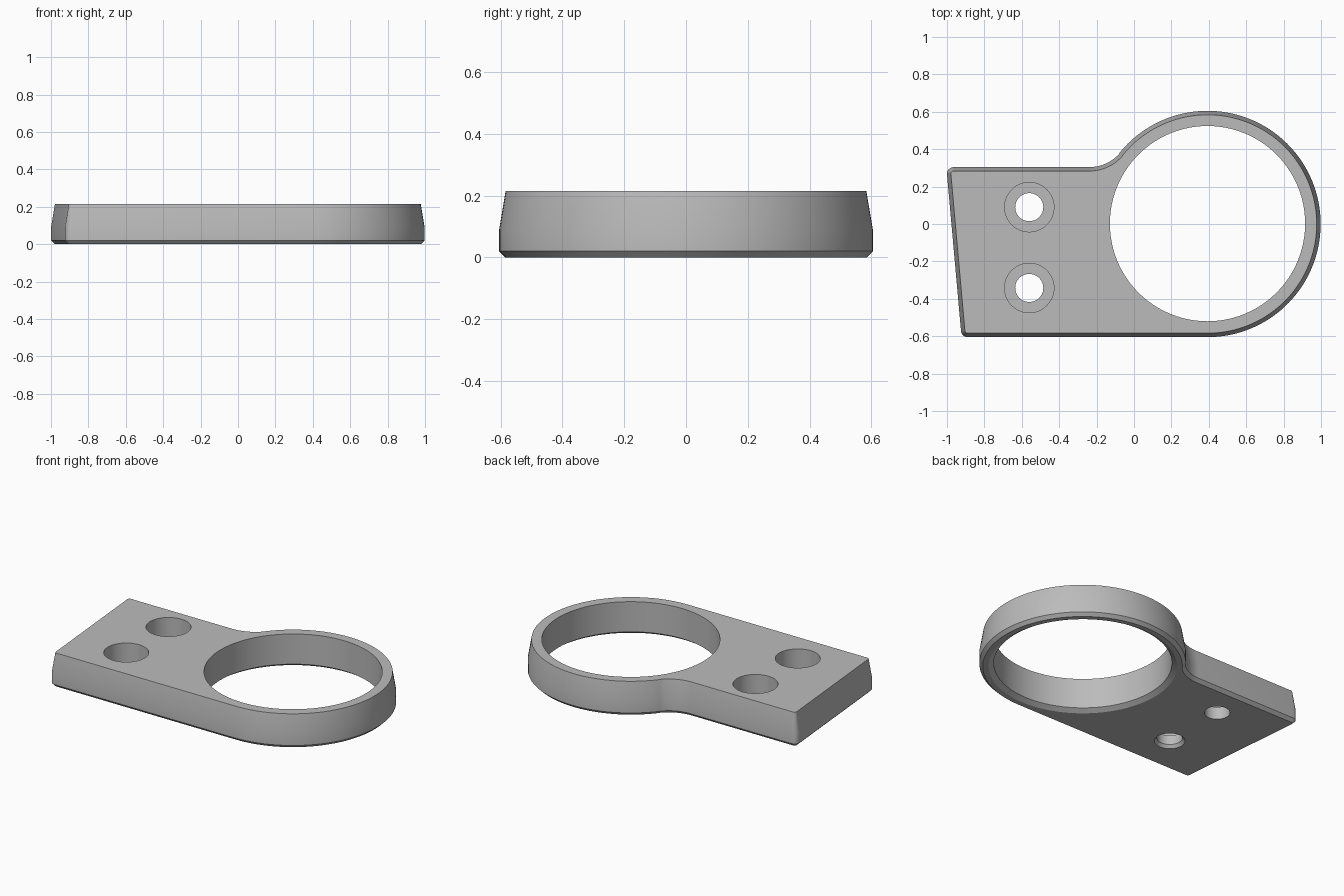
import bpy, bmesh
from math import radians, degrees, atan2, cos, sin, pi, hypot

old = bpy.data.objects.get("Cube")
if old:
    bpy.data.objects.remove(old, do_unlink=True)

HEIGHT = 0.215
RING_X, RING_R, HOLE_R = 0.393, 0.605, 0.522
EDGE_Y, FILLET_X, FILLET_R = 0.304, -0.24, 0.217
CORNER_R = 0.035

grey = bpy.data.materials.new("light grey")
grey.use_nodes = True
colour = (0.5, 0.5, 0.5, 1)
grey.diffuse_color = colour
grey.node_tree.nodes["Principled BSDF"].inputs["Base Color"].default_value = colour


def finish(name, bm):
    bmesh.ops.recalc_face_normals(bm, faces=bm.faces)
    mesh = bpy.data.meshes.new(name)
    bm.to_mesh(mesh)
    bm.free()
    mesh.materials.append(grey)
    obj = bpy.data.objects.new(name, mesh)
    bpy.context.collection.objects.link(obj)
    return obj


def loft(name, rings):
    """Join equal closed loops of points and cap both ends."""
    bm = bmesh.new()
    loops = [[bm.verts.new(p) for p in ring] for ring in rings]
    n = len(loops[0])
    for low, high in zip(loops, loops[1:]):
        for i in range(n):
            j = (i + 1) % n
            bm.faces.new((low[i], low[j], high[j], high[i]))
    bm.faces.new(loops[0])
    bm.faces.new(loops[-1])
    return finish(name, bm)


def arc(x, y, r, start, end, steps):
    angles = [radians(start + (end - start) * i / steps) for i in range(steps + 1)]
    return [(x + r * cos(a), y + r * sin(a)) for a in angles]


def outline(inset, z):
    """Plate and ring outline, moved inward by the inset."""
    left = 185.1
    fillet_y = EDGE_Y + FILLET_R
    joint = degrees(atan2(fillet_y, FILLET_X - RING_X))
    r = CORNER_R - inset
    pts = arc(-0.965, EDGE_Y - CORNER_R, r, 90, left, 6)
    pts += arc(-0.89, CORNER_R - RING_R, r, left, 270, 6)
    pts += arc(RING_X, 0, RING_R - inset, 270, joint + 360, 80)
    pts += arc(FILLET_X, fillet_y, FILLET_R + inset, joint - 180, -90, 14)[1:]
    return [(x, y, z) for x, y in pts]


# Bracket body: chamfered foot, straight band, tapered upper wall
bracket = loft("bracket", [outline(0.02, 0), outline(0, 0.02),
                           outline(0, 0.09), outline(0.021, HEIGHT)])


def cut(x, y, profile, sides):
    """Subtract a turned shape given as (radius, height) pairs."""
    rings = [[(x + r * cos(2 * pi * i / sides), y + r * sin(2 * pi * i / sides), z)
              for i in range(sides)] for r, z in profile]
    cutter = loft("hole_cutter", rings)
    cutter.hide_render = True
    mod = bracket.modifiers.new("hole", "BOOLEAN")
    mod.operation = "DIFFERENCE"
    mod.solver = "EXACT"
    mod.object = cutter
    bpy.context.view_layer.objects.active = bracket
    bpy.ops.object.modifier_apply(modifier=mod.name)
    bpy.data.objects.remove(cutter, do_unlink=True)


# Large ring opening with a chamfered lower rim
cut(RING_X, 0.002, [(HOLE_R + 0.06, -0.02), (HOLE_R, 0.02), (HOLE_R, 0.3)], 96)

# Two counterbored screw holes; the front one has a chamfered lower rim
bore = [(0.075, 0.08), (0.132, 0.08), (0.132, 0.3)]
cut(-0.56, 0.09, [(0.075, -0.02)] + bore, 48)
cut(-0.56, -0.342, [(0.105, -0.02), (0.075, 0.02)] + bore, 48)

# Smooth curved walls, crisp edges
bpy.ops.object.select_all(action="DESELECT")
bracket.select_set(True)
bpy.context.view_layer.objects.active = bracket
bpy.ops.object.shade_smooth_by_angle(angle=radians(30))
